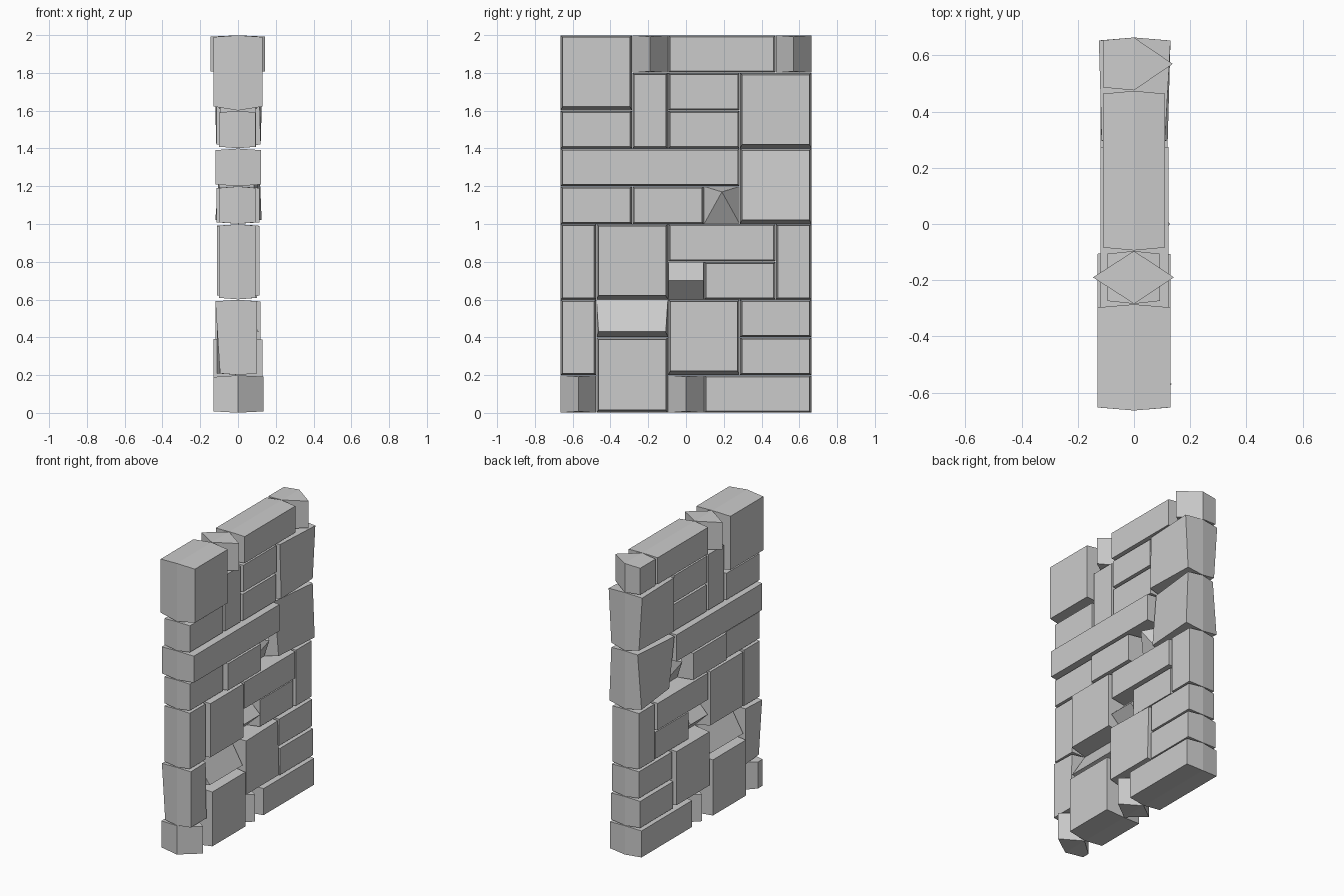
import bpy, bmesh

if "Cube" in bpy.data.objects:
    bpy.data.objects.remove(bpy.data.objects["Cube"])

Y0, CW, CH = -0.665, 0.19, 0.2
FLAT = (0.011, 0.011, 0.009, 0.009)      # end-face insets: y-, y+, z-, z+
RIDGE = (0.095, 0.095, 0.008, 0.008)     # vertical wedge
ZERO = (0, 0, 0, 0)


def stone(name, cell, front, back, fi=FLAT, bi=FLAT, ft=ZERO, bt=ZERO):
    """Stone with full outline at x=0, tapering to an end face on each side."""
    c0, c1, r0, r1 = cell
    ya, yb, za, zb = Y0 + c0 * CW, Y0 + c1 * CW, r0 * CH, r1 * CH
    bm = bmesh.new()

    def ring(x, ins, tilt):
        a, b, c, d = ins
        pts = [(ya + a, za + c), (yb - b, za + c), (yb - b, zb - d), (ya + a, zb - d)]
        return [bm.verts.new((x + t, y, z)) for (y, z), t in zip(pts, tilt)]

    rings = [ring(-back, bi, bt), ring(0, (0.001,) * 4, ZERO), ring(front, fi, ft)]
    for p, q in zip(rings, rings[1:]):
        for i in range(4):
            j = (i + 1) % 4
            bm.faces.new((p[i], p[j], q[j], q[i]))
    bm.faces.new(rings[0])
    bm.faces.new(rings[2])
    bmesh.ops.remove_doubles(bm, verts=bm.verts, dist=0.0004)
    bmesh.ops.dissolve_degenerate(bm, edges=bm.edges, dist=0.0001)
    bmesh.ops.recalc_face_normals(bm, faces=bm.faces)
    me = bpy.data.meshes.new(name)
    bm.to_mesh(me)
    bm.free()
    bpy.context.collection.objects.link(bpy.data.objects.new(name, me))


# Regular cut stones: (col0, col1, row0, row1), depth +x, depth -x
plain = [
    ((3, 6, 9, 10), .11, .11), ((2, 3, 7, 9), .092, .095),
    ((3, 5, 8, 9), .10, .10), ((3, 5, 7, 8), .095, .095),
    ((0, 2, 7, 8), .092, .10), ((0, 5, 6, 7), .122, .12),
    ((0, 2, 5, 6), .092, .10), ((2, 4, 5, 6), .115, .115),
    ((0, 1, 3, 5), .092, .10), ((3, 6, 4, 5), .108, .11),
    ((4, 6, 3, 4), .092, .095), ((6, 7, 3, 5), .10, .10),
    ((5, 7, 2, 3), .105, .10), ((5, 7, 1, 2), .11, .11),
    ((4, 7, 0, 1), .12, .12),
]
for n, (cell, f, b) in enumerate(plain):
    stone(f"cut_stone_{n + 1:02d}", cell, f, b)

# Large stones with wider lower chamfers
LOW = (.012, .012, .022, .01)
stone("corner_stone", (0, 2, 8, 10), .13, .13, LOW, LOW)
stone("square_stone_middle", (1, 3, 3, 5), .115, .11, LOW, LOW)
stone("square_stone_low", (3, 5, 1, 3), .12, .12, LOW, LOW, (0, 0, -.01, 0))
stone("square_stone_base", (1, 3, 0, 2), .13, .13, (.012, .012, .015, .012))

# Skewed stones
stone("tilted_stone_high", (5, 7, 7, 9), .12, .115, LOW, LOW,
      (0, -.01, .01, -.01), (0, .015, -.01, 0))
stone("tilted_stone_middle", (5, 7, 5, 7), .11, .11, LOW, LOW,
      (-.01, .015, .0, -.04), (.03, -.01, .02, -.01))
stone("edge_stone_low", (0, 1, 1, 3), .10, .11, FLAT, FLAT,
      (0, 0, -.005, 0), (.015, 0, 0, -.01))

# Broken wedges and points
stone("wedge_top", (2, 3, 9, 10), .142, .146, RIDGE, RIDGE)
stone("wedge_top_end", (6, 7, 9, 10), .138, .11, RIDGE, FLAT)
stone("wedge_base_end", (0, 1, 0, 1), .135, .13, RIDGE, (.02, .12, .008, .01))
stone("wedge_base", (3, 4, 0, 1), .13, .12, RIDGE, RIDGE)
POINT = (.095, .095, .17, .03)
stone("pointed_stone", (4, 5, 5, 6), .105, .105, POINT, POINT)
SHELF = (.003, .003, .1, .1)
stone("shelf_stone", (3, 4, 3, 4), .105, .10, SHELF, SHELF)
SLOPE = (.012, .012, .03, .17)
stone("sloped_stone", (1, 3, 2, 3), .11, .11, SLOPE, SLOPE)
